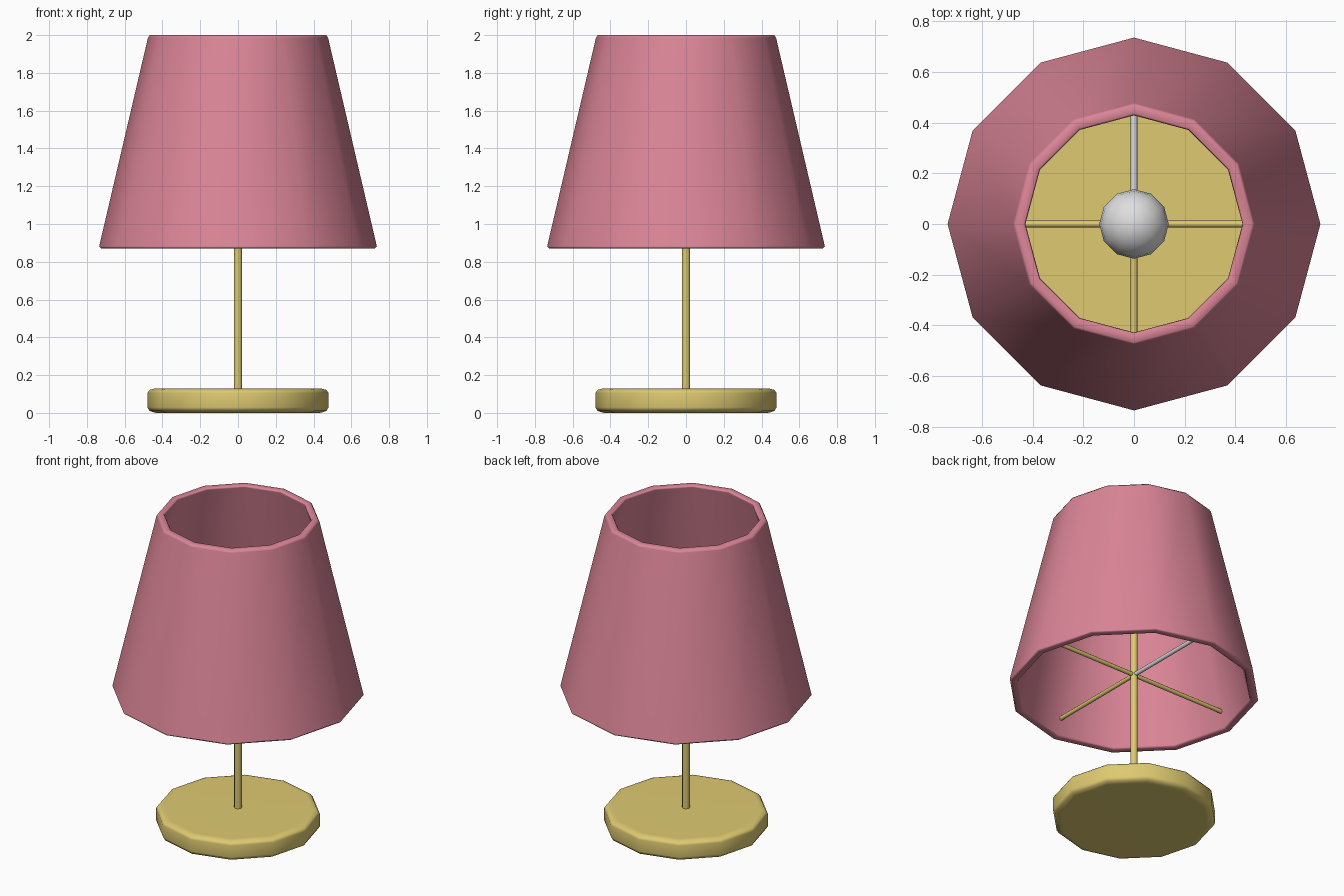
import bpy, bmesh, math
from mathutils import Vector

if "Cube" in bpy.data.objects:
    bpy.data.objects.remove(bpy.data.objects["Cube"])


def material(name, rgb):
    m = bpy.data.materials.new(name)
    m.diffuse_color = (*rgb, 1)
    m.use_nodes = True
    m.node_tree.nodes["Principled BSDF"].inputs["Base Color"].default_value = m.diffuse_color
    return m


PINK = material("pink fabric", (0.71, 0.235, 0.31))
BRASS = material("yellow brass", (0.73, 0.59, 0.165))
GREY = material("light grey", (0.73, 0.73, 0.74))


def finish(bm, name, mat, weighted=False):
    bmesh.ops.recalc_face_normals(bm, faces=bm.faces)
    for f in bm.faces:
        f.smooth = True
    me = bpy.data.meshes.new(name)
    bm.to_mesh(me)
    bm.free()
    me.materials.append(mat)
    ob = bpy.data.objects.new(name, me)
    bpy.context.collection.objects.link(ob)
    bpy.ops.object.select_all(action='DESELECT')
    bpy.context.view_layer.objects.active = ob
    ob.select_set(True)
    bpy.ops.object.shade_smooth_by_angle(angle=math.radians(62))
    if weighted:
        ob.modifiers.new("weighted", 'WEIGHTED_NORMAL').keep_sharp = True
    return ob


def lathe(name, profile, mat, sides=12, closed=False):
    """Spin an (r, z) profile round z; an open profile is capped at both ends."""
    bm = bmesh.new()
    rings = [[bm.verts.new((r * math.cos(math.tau * i / sides),
                            r * math.sin(math.tau * i / sides), z))
              for i in range(sides)] for r, z in profile]
    pairs = list(zip(rings, rings[1:]))
    if closed:
        pairs.append((rings[-1], rings[0]))
    else:
        bm.faces.new(rings[0][::-1])
        bm.faces.new(rings[-1])
    for a, b in pairs:
        for i in range(sides):
            j = (i + 1) % sides
            bm.faces.new((a[i], a[j], b[j], b[i]))
    return finish(bm, name, mat, True)


def rod(name, start, end, radius, mat):
    start, end = Vector(start), Vector(end)
    bm = bmesh.new()
    bmesh.ops.create_cone(bm, cap_ends=True, segments=12, radius1=radius,
                          radius2=radius, depth=(end - start).length)
    rot = (end - start).to_track_quat('Z', 'Y').to_matrix()
    bmesh.ops.rotate(bm, matrix=rot, verts=bm.verts)
    bmesh.ops.translate(bm, vec=(start + end) / 2, verts=bm.verts)
    return finish(bm, name, mat)


# Rounded foot
lathe("base", [(0.435, 0), (0.468, 0.01), (0.48, 0.03), (0.48, 0.105),
               (0.468, 0.122), (0.435, 0.13)], BRASS)

# Hollow tapered shade with softened rims
lathe("shade", [(0.725, 0.87), (0.735, 0.882), (0.477, 1.985), (0.467, 2.0),
                (0.435, 2.0), (0.428, 1.988), (0.684, 0.882), (0.692, 0.87)],
      PINK, closed=True)

# Stem
rod("stem", (0, 0, 0.12), (0, 0, 1.45), 0.022, BRASS)

# Four arms holding the shade, the back one grey
for i, side in enumerate(("right", "back", "left", "front")):
    a = i * math.pi / 2
    rod(side + "_arm", (0, 0, 0.98), (0.67 * math.cos(a), 0.67 * math.sin(a), 0.98),
        0.013, GREY if side == "back" else BRASS)

# Bulb
bm = bmesh.new()
bmesh.ops.create_uvsphere(bm, u_segments=12, v_segments=10, radius=0.137)
bmesh.ops.translate(bm, vec=(0, 0, 1.53), verts=bm.verts)
finish(bm, "bulb", GREY)
